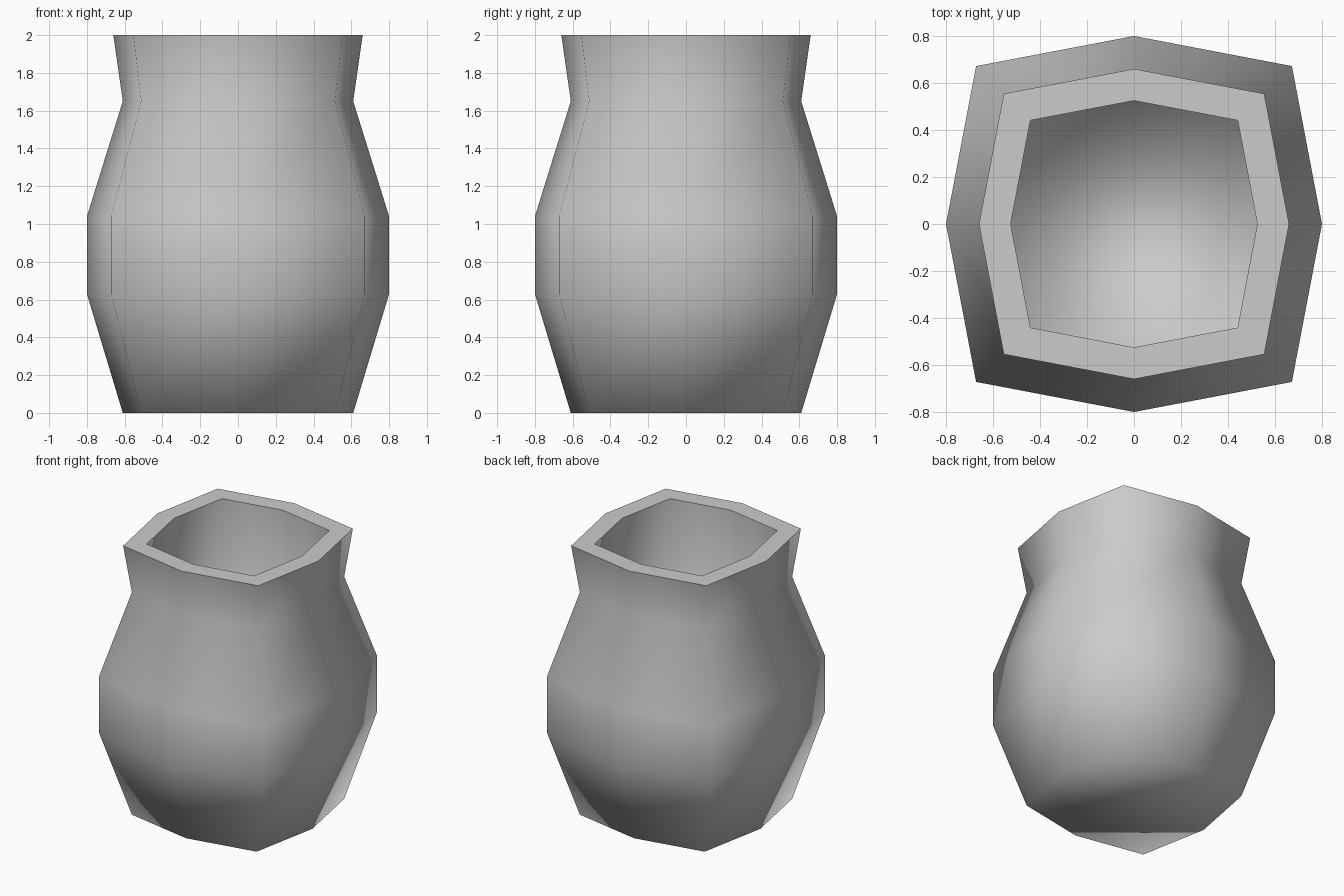
import bpy, bmesh

if "Cube" in bpy.data.objects:
    bpy.data.objects.remove(bpy.data.objects["Cube"], do_unlink=True)

# Plain clay colour
clay = bpy.data.materials.new("light_grey_clay")
clay.use_nodes = True
colour = (0.6, 0.6, 0.6, 1)
clay.diffuse_color = colour
clay.node_tree.nodes["Principled BSDF"].inputs["Base Color"].default_value = colour

# Eight-sided outline: four axis points and four squarer corners
OUTLINE = [(1, 0), (.84, .84), (0, 1), (-.84, .84),
           (-1, 0), (-.84, -.84), (0, -1), (.84, -.84)]

# (radius, height) from the base, up the outside, over the rim, down the inside
PROFILE = [(.61, 0), (.8, .63), (.8, 1.04), (.61, 1.65), (.66, 2),
           (.525, 2), (.525, .13)]

bm = bmesh.new()
rings = [[bm.verts.new((x * r, y * r, z)) for x, y in OUTLINE] for r, z in PROFILE]
count = len(OUTLINE)
for low, high in zip(rings, rings[1:]):
    for i in range(count):
        j = (i + 1) % count
        bm.faces.new((low[i], low[j], high[j], high[i]))

# Base and inner floor
bm.faces.new(rings[0][::-1])
bm.faces.new(rings[-1])

# Smooth body and hollow, with a crisp flat rim
for face in bm.faces:
    face.smooth = True
for edge in bm.edges:
    if all(v.co.z > 1.99 for v in edge.verts):
        edge.smooth = False

mesh = bpy.data.meshes.new("vase")
bm.to_mesh(mesh)
bm.free()
mesh.materials.append(clay)
vase = bpy.data.objects.new("vase", mesh)
bpy.context.collection.objects.link(vase)
